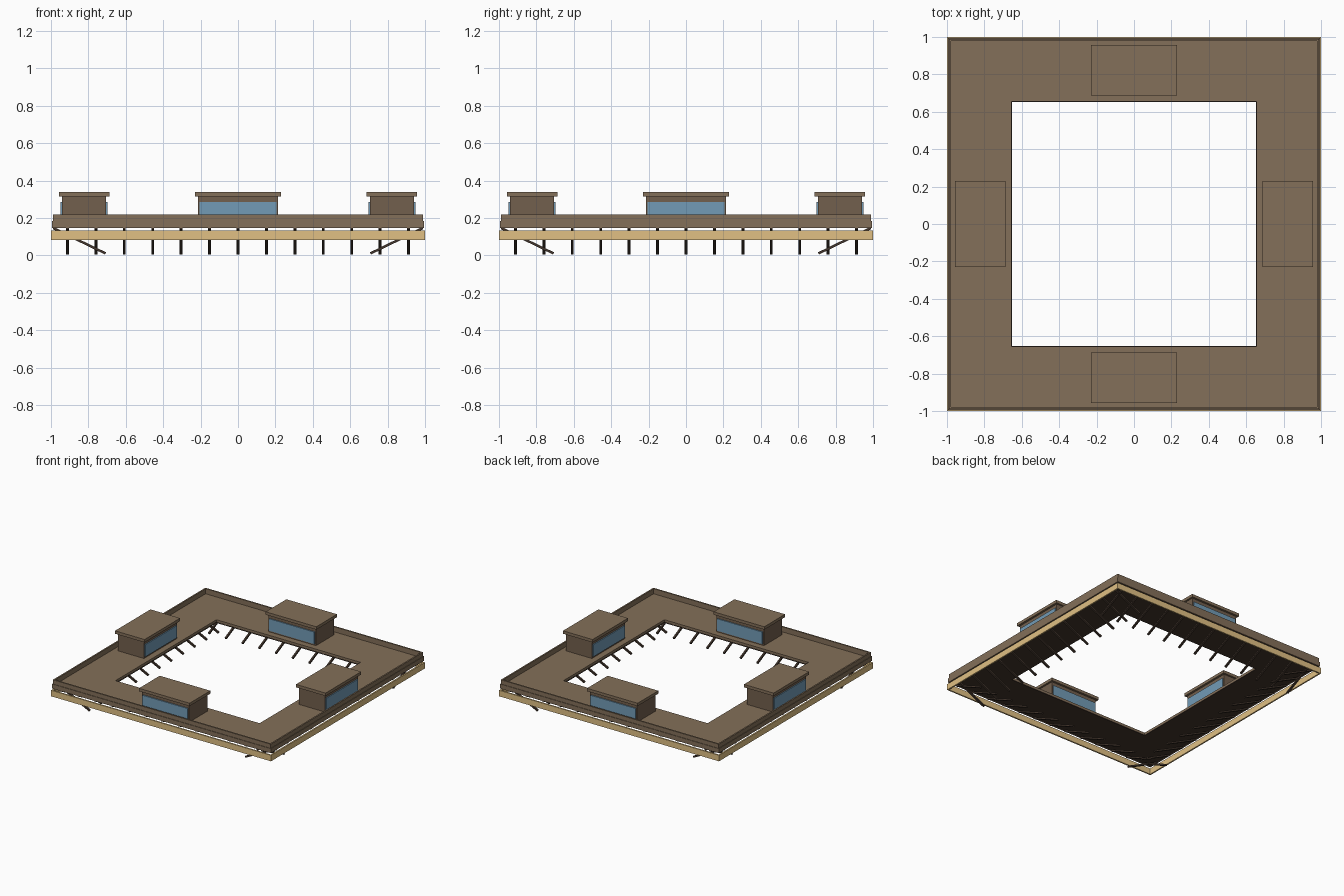
import bpy, bmesh
from math import pi, atan2, hypot
from mathutils import Matrix, Vector

if "Cube" in bpy.data.objects:
    bpy.data.objects.remove(bpy.data.objects["Cube"])


def material(name, rgb):
    m = bpy.data.materials.new(name)
    m.diffuse_color = (*rgb, 1)
    m.use_nodes = True
    m.node_tree.nodes["Principled BSDF"].inputs["Base Color"].default_value = m.diffuse_color
    return m


BROWN = material("brown_cladding", (0.23, 0.16, 0.10))
WALL = material("wall_brown", (0.17, 0.115, 0.075))
DARK = material("dark_timber", (0.055, 0.036, 0.025))
GLASS = material("blue_glass", (0.17, 0.33, 0.47))
YELLOW = material("yellow_rail", (0.75, 0.53, 0.23))


def finish(name, bm, mat):
    bmesh.ops.recalc_face_normals(bm, faces=bm.faces)
    me = bpy.data.meshes.new(name)
    bm.to_mesh(me)
    bm.free()
    me.materials.append(mat)
    ob = bpy.data.objects.new(name, me)
    bpy.context.collection.objects.link(ob)
    return ob


def ring(name, outer, inner, z0, z1, mat):
    """Square frame with mitred corners."""
    bm = bmesh.new()
    corners = [(-1, -1), (1, -1), (1, 1), (-1, 1)]
    section = [(outer, z0), (outer, z1), (inner, z1), (inner, z0)]
    loops = [[bm.verts.new((cx * r, cy * r, z)) for r, z in section] for cx, cy in corners]
    for i in range(4):
        a, b = loops[i], loops[(i + 1) % 4]
        for j in range(4):
            k = (j + 1) % 4
            bm.faces.new((a[j], b[j], b[k], a[k]))
    return finish(name, bm, mat)


def add_box(bm, lo, hi, xf=Matrix()):
    lo, hi = Vector(lo), Vector(hi)
    m = Matrix.Translation((lo + hi) / 2) @ Matrix.Diagonal((*(hi - lo), 1))
    bmesh.ops.create_cube(bm, size=1, matrix=xf @ m)


def box(name, lo, hi, mat, xf):
    bm = bmesh.new()
    add_box(bm, lo, hi, xf)
    return finish(name, bm, mat)


# Square walkway: dark soffit, deck, outer fascia and parapet, hanging rail
ring("soffit", 0.984, 0.653, 0.146, 0.153, DARK)
ring("deck", 0.984, 0.655, 0.153, 0.172, BROWN)
ring("fascia", 0.994, 0.983, 0.146, 0.183, BROWN)
ring("parapet", 0.990, 0.978, 0.183, 0.217, BROWN)
ring("outer_rail", 1.0, 0.988, 0.083, 0.132, YELLOW)

# Sloping struts on one side run from outer top to inner bottom
top, bottom = Vector((0, -0.988, 0.146)), Vector((0, -0.708, 0.010))
d = bottom - top
strut_xf = Matrix.Translation((top + bottom) / 2) @ Matrix.Rotation(atan2(d.z, d.y), 4, 'X')
half = hypot(d.y, d.z) / 2

for i, side in enumerate(("front", "right", "back", "left")):
    turn = Matrix.Rotation(i * pi / 2, 4, 'Z')
    bm = bmesh.new()
    for k in range(-6, 7):
        xf = turn @ Matrix.Translation((k * 0.152, 0, 0)) @ strut_xf
        add_box(bm, (-0.0075, -half, -0.0065), (0.0075, half, 0.0065), xf)
    finish(side + "_struts", bm, DARK)

    # Cabin: body, overhanging roof, framed window on both long faces
    box(side + "_cabin_body", (-0.215, -0.94, 0.17), (0.215, -0.705, 0.316), WALL, turn)
    box(side + "_cabin_roof", (-0.23, -0.957, 0.314), (0.23, -0.688, 0.338), BROWN, turn)
    for face, y0, y1 in (("outer", -0.948, -0.938), ("inner", -0.707, -0.697)):
        box(f"{side}_{face}_window", (-0.205, y0, 0.185), (0.205, y1, 0.284), GLASS, turn)
